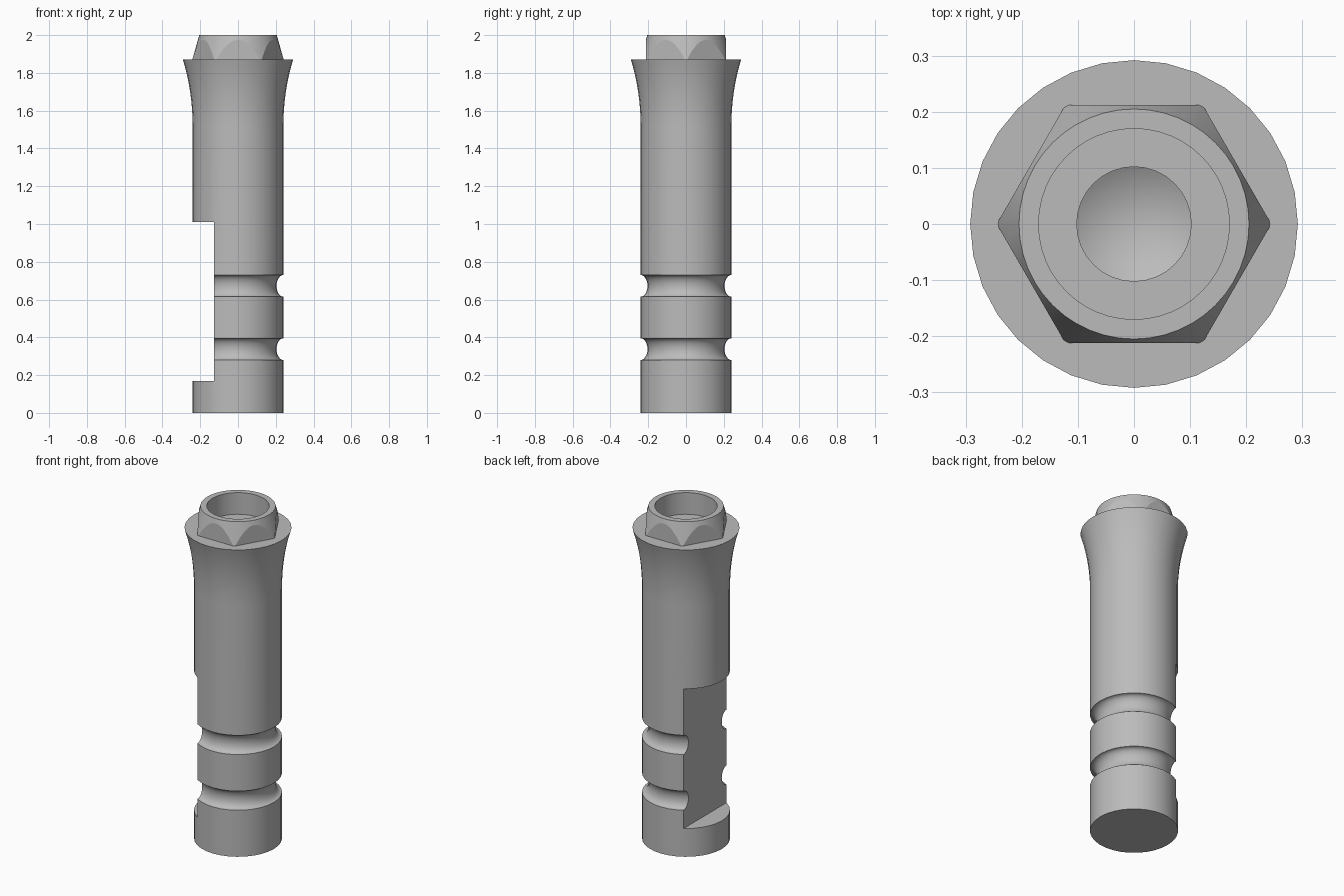
import bpy, bmesh, math

if "Cube" in bpy.data.objects:
    bpy.data.objects.remove(bpy.data.objects["Cube"])

steel = bpy.data.materials.new("grey_steel")
steel.use_nodes = True
GREY = (0.5, 0.5, 0.5, 1)
steel.diffuse_color = GREY
steel.node_tree.nodes["Principled BSDF"].inputs["Base Color"].default_value = GREY


def finish(name, bm):
    bmesh.ops.recalc_face_normals(bm, faces=bm.faces)
    mesh = bpy.data.meshes.new(name)
    bm.to_mesh(mesh)
    bm.free()
    mesh.materials.append(steel)
    obj = bpy.data.objects.new(name, mesh)
    bpy.context.collection.objects.link(obj)
    return obj


def lathe(name, profile, segments, closed=False):
    """Revolve (radius, height) points around the z axis."""
    bm = bmesh.new()
    verts = [bm.verts.new((r, 0, z)) for r, z in profile]
    edges = [bm.edges.new(pair) for pair in zip(verts, verts[1:])]
    if closed:
        edges.append(bm.edges.new((verts[-1], verts[0])))
    bmesh.ops.spin(bm, geom=verts + edges, cent=(0, 0, 0), axis=(0, 0, 1),
                   angle=math.tau, steps=segments, use_duplicate=False)
    bmesh.ops.remove_doubles(bm, verts=bm.verts, dist=0.0001)
    return finish(name, bm)


def cut(obj, tool, operation):
    """Apply a boolean and discard its tool."""
    tool.hide_render = True
    mod = obj.modifiers.new("cut", 'BOOLEAN')
    mod.object, mod.operation, mod.solver = tool, operation, 'EXACT'
    bpy.context.view_layer.objects.active = obj
    bpy.ops.object.modifier_apply(modifier=mod.name)
    bpy.data.objects.remove(tool)


def smooth(obj):
    bpy.ops.object.select_all(action='DESELECT')
    obj.select_set(True)
    bpy.context.view_layer.objects.active = obj
    bpy.ops.object.shade_smooth_by_angle(angle=math.radians(25))


R, SHOULDER = 0.24, 1.87

# Body profile: two round grooves, flared collar, drilled bore with conical end
profile = [(0, 0), (R, 0)]
for low, high in ((0.28, 0.395), (0.615, 0.73)):
    mid, half = (low + high) / 2, (high - low) / 2
    for i in range(13):
        a = math.pi * i / 12
        profile.append((R - 0.036 * math.sin(a), mid - half * math.cos(a)))
for i in range(13):
    t = i / 12
    profile.append((R + 0.052 * t ** 2.2, 1.5 + (SHOULDER - 1.5) * t))
profile += [(0.102, SHOULDER), (0.102, 1.5), (0, 1.44)]
body = lathe("body", profile, 32)

# Flat notch in the right side
bm = bmesh.new()
bmesh.ops.create_cube(bm, size=1)
bmesh.ops.scale(bm, vec=(0.4, 1, 0.84), verts=bm.verts)
bmesh.ops.translate(bm, vec=(-0.327, 0, 0.59), verts=bm.verts)
cut(body, finish("notch_cutter", bm), 'DIFFERENCE')
smooth(body)

# Hexagonal socket head, its corners chamfered by a cone
head = lathe("hex_head", [(0.17, SHOULDER), (0.242, SHOULDER),
                          (0.205, 2), (0.17, 2)], 48, closed=True)
bm = bmesh.new()
hex_radius = 0.212 / math.cos(math.pi / 6)
bmesh.ops.create_circle(bm, cap_ends=True, segments=6, radius=hex_radius)
for v in bm.verts:
    a = round(math.atan2(v.co.y, v.co.x) / (math.pi / 6)) * math.pi / 6
    a += 0 if round(a / (math.pi / 6)) % 2 == 0 else math.pi / 6
    v.co = (hex_radius * math.cos(a), hex_radius * math.sin(a), 1.8)
top = bmesh.ops.extrude_face_region(bm, geom=bm.faces[:])["geom"]
bmesh.ops.translate(bm, vec=(0, 0, 0.3),
                    verts=[g for g in top if isinstance(g, bmesh.types.BMVert)])
cut(head, finish("hex_cutter", bm), 'INTERSECT')
# Slight chamfer angles stay crisp against the flats
bpy.ops.object.select_all(action='DESELECT')
head.select_set(True)
bpy.context.view_layer.objects.active = head
bpy.ops.object.shade_smooth_by_angle(angle=math.radians(12))
